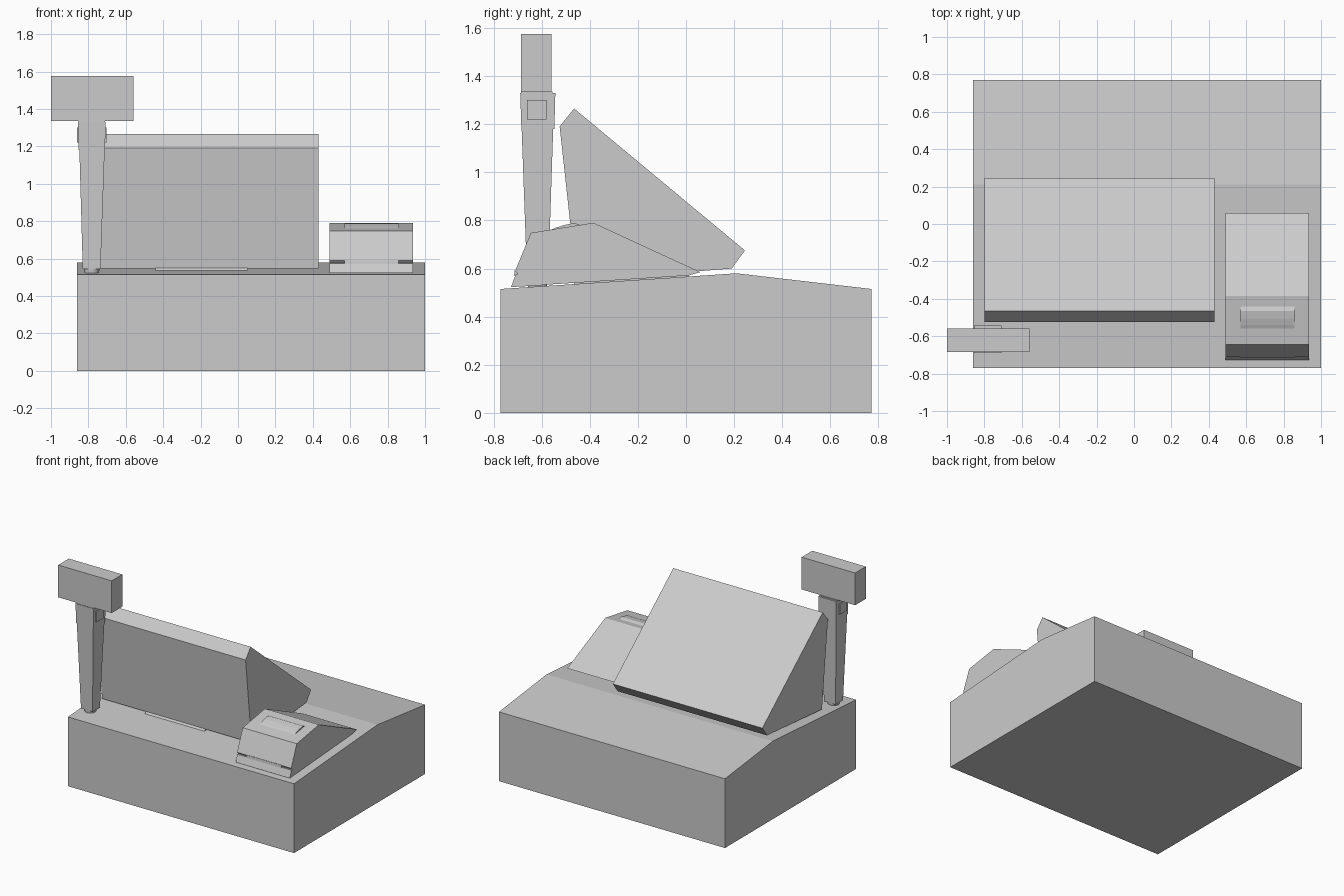
import bpy
import bmesh

cube = bpy.data.objects.get("Cube")
if cube:
    bpy.data.objects.remove(cube, do_unlink=True)

grey = bpy.data.materials.new("light grey")
grey.use_nodes = True
colour = (0.6, 0.6, 0.6, 1)
grey.diffuse_color = colour
grey.node_tree.nodes["Principled BSDF"].inputs["Base Color"].default_value = colour


def finish(name, bm, smooth=False):
    """Turn a bmesh into a named grey object."""
    bmesh.ops.recalc_face_normals(bm, faces=bm.faces[:])
    for f in bm.faces:
        f.smooth = smooth
    mesh = bpy.data.meshes.new(name)
    bm.to_mesh(mesh)
    bm.free()
    mesh.materials.append(grey)
    obj = bpy.data.objects.new(name, mesh)
    bpy.context.collection.objects.link(obj)
    return obj


def loft(name, rings):
    """Join equal-sized closed rings of points and cap both ends."""
    bm = bmesh.new()
    loops = [[bm.verts.new(p) for p in ring] for ring in rings]
    n = len(loops[0])
    for a, b in zip(loops, loops[1:]):
        for i in range(n):
            j = (i + 1) % n
            bm.faces.new((a[i], a[j], b[j], b[i]))
    bm.faces.new(loops[0])
    bm.faces.new(loops[-1])
    return finish(name, bm)


def side_prism(name, profile, x0, x1):
    """Extrude a (y, z) side profile across x."""
    return loft(name, [[(x, y, z) for y, z in profile] for x in (x0, x1)])


def level(x0, x1, y0, y1, z):
    return [(x0, y0, z), (x1, y0, z), (x1, y1, z), (x0, y1, z)]


def box(name, x0, x1, y0, y1, z0, z1):
    return loft(name, [level(x0, x1, y0, y1, z) for z in (z0, z1)])


# Cash drawer base with a shallow ridged top
side_prism("drawer_base", [(-0.77, 0), (0.77, 0), (0.77, 0.515),
                           (0.21, 0.58), (-0.77, 0.515)], -0.86, 1)

# Sloping screen housing and its mounting foot
side_prism("screen_housing", [(-0.455, 0.547), (0.19, 0.6), (0.245, 0.675),
                              (-0.465, 1.265), (-0.525, 1.19)], -0.8, 0.43)
side_prism("screen_foot", [(-0.47, 0.53), (0.01, 0.56), (0.01, 0.59),
                           (-0.45, 0.555)], -0.44, 0.05)

# Receipt printer: wedge body, lower lip, paper slot and roll cover
side_prism("printer_body", [(-0.7, 0.525), (0.01, 0.571), (0.06, 0.585),
                            (-0.385, 0.79), (-0.645, 0.748), (-0.71, 0.59),
                            (-0.7, 0.58)], 0.49, 0.935)
side_prism("printer_lip", [(-0.727, 0.523), (-0.6, 0.53), (-0.6, 0.578),
                           (-0.708, 0.575)], 0.49, 0.935)
side_prism("paper_slot", [(-0.714, 0.572), (-0.69, 0.572), (-0.69, 0.592),
                          (-0.712, 0.592)], 0.57, 0.857)
side_prism("roll_cover", [(-0.575, 0.755), (-0.54, 0.77), (-0.505, 0.781),
                          (-0.465, 0.789), (-0.44, 0.781), (-0.44, 0.76)], 0.57, 0.857)

# Customer display on a tapered pole
loft("display_pole", [level(-0.83, -0.735, -0.66, -0.573, 0.545),
                      level(-0.848, -0.713, -0.683, -0.552, 1.18),
                      level(-0.853, -0.71, -0.685, -0.555, 1.335)])
loft("pole_collar", [level(-0.852, -0.711, -0.684, -0.547, 1.18),
                     level(-0.855, -0.708, -0.689, -0.543, 1.33)])
box("pole_pivot", -0.861, -0.702, -0.66, -0.58, 1.22, 1.3)
box("customer_display", -1, -0.56, -0.685, -0.56, 1.335, 1.575)

# Round pin joining the pole to the base
bm = bmesh.new()
bmesh.ops.create_cone(bm, cap_ends=True, segments=24, radius1=0.038,
                      radius2=0.043, depth=0.04)
bmesh.ops.translate(bm, verts=bm.verts[:], vec=(-0.782, -0.617, 0.536))
finish("pole_pin", bm)
